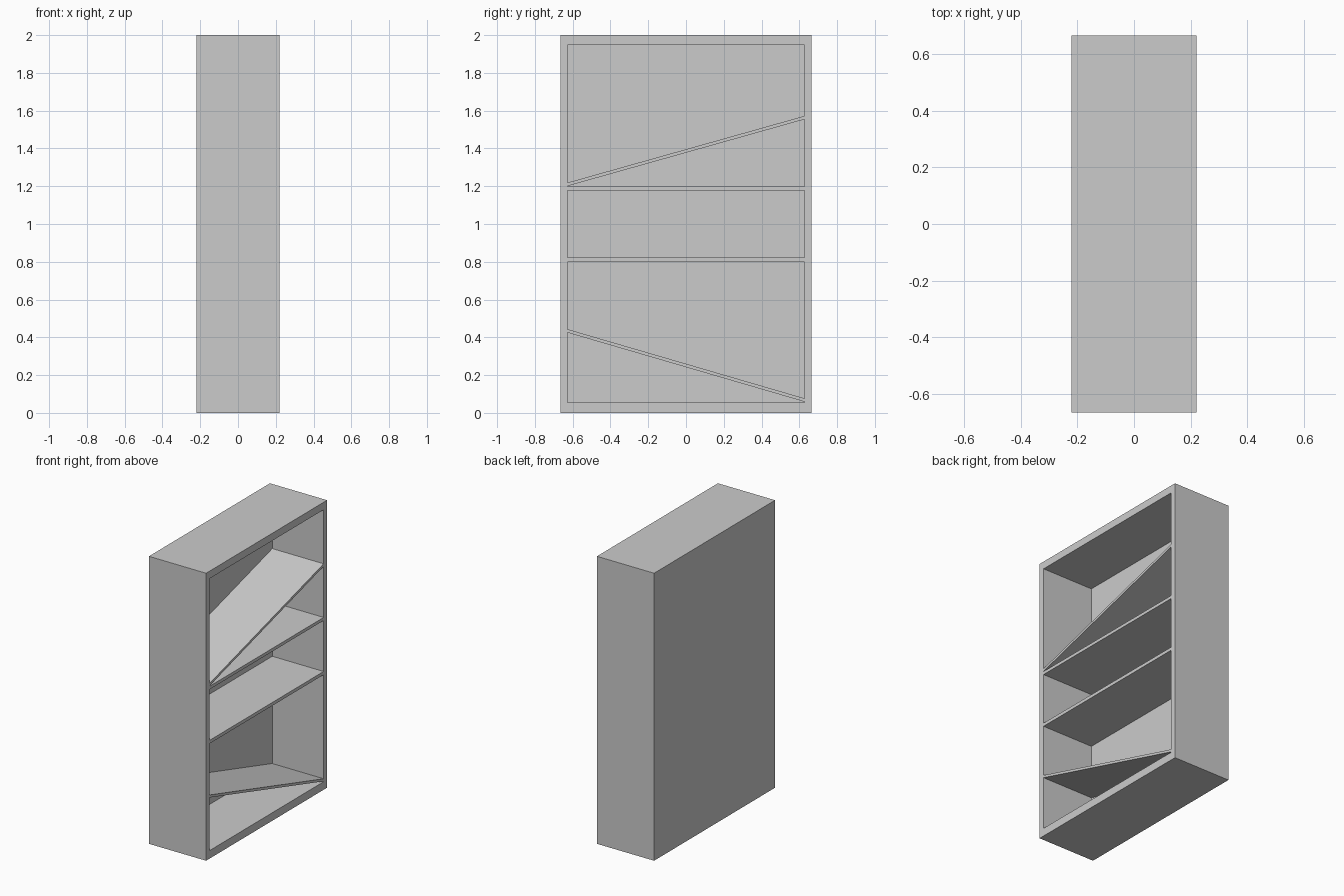
import bpy
import bmesh

cube = bpy.data.objects.get("Cube")
if cube:
    bpy.data.objects.remove(cube, do_unlink=True)

# Single flat colour
GREY = (0.6, 0.6, 0.6, 1.0)
mat = bpy.data.materials.new("light grey")
mat.use_nodes = True
mat.diffuse_color = GREY
mat.node_tree.nodes["Principled BSDF"].inputs["Base Color"].default_value = GREY

X, Y, H = 0.22, 0.665, 2.0      # half depth, half width, height
IY = 0.627                      # half width of the opening
BACK = -X + 0.045               # inner face of the back panel
FLOOR, CEILING = 0.056, 1.948


def prism(name, profile, x0, x1):
    """Extrude a (y, z) outline from x0 to x1."""
    bm = bmesh.new()
    face = bm.faces.new([bm.verts.new((x0, y, z)) for y, z in profile])
    moved = bmesh.ops.extrude_face_region(bm, geom=[face])["geom"]
    verts = [v for v in moved if isinstance(v, bmesh.types.BMVert)]
    bmesh.ops.translate(bm, verts=verts, vec=(x1 - x0, 0, 0))
    bmesh.ops.recalc_face_normals(bm, faces=bm.faces)
    mesh = bpy.data.meshes.new(name)
    bm.to_mesh(mesh)
    bm.free()
    mesh.materials.append(mat)
    obj = bpy.data.objects.new(name, mesh)
    bpy.context.collection.objects.link(obj)
    return obj


def rect(y, z0, z1):
    return [(-y, z0), (y, z0), (y, z1), (-y, z1)]


# Case: one block hollowed out from the open side
case = prism("case", rect(Y, 0, H), -X, X)
cutter = prism("case_cutter", rect(IY, FLOOR, CEILING), BACK, X + 0.1)
cutter.hide_render = True
cutter.hide_viewport = True
hollow = case.modifiers.new("hollow", "BOOLEAN")
hollow.operation = "DIFFERENCE"
hollow.solver = "EXACT"
hollow.object = cutter

# Shelves: underside height at each end, and vertical thickness
shelves = {
    "upper_sloped_shelf": (1.201, 1.554, 0.018),
    "upper_flat_shelf": (1.177, 1.177, 0.022),
    "lower_flat_shelf": (0.800, 0.800, 0.023),
    "lower_sloped_shelf": (0.425, 0.059, 0.018),
}
for name, (near, far, t) in shelves.items():
    outline = [(-IY, near), (IY, far), (IY, far + t), (-IY, near + t)]
    prism(name, outline, BACK, X)
